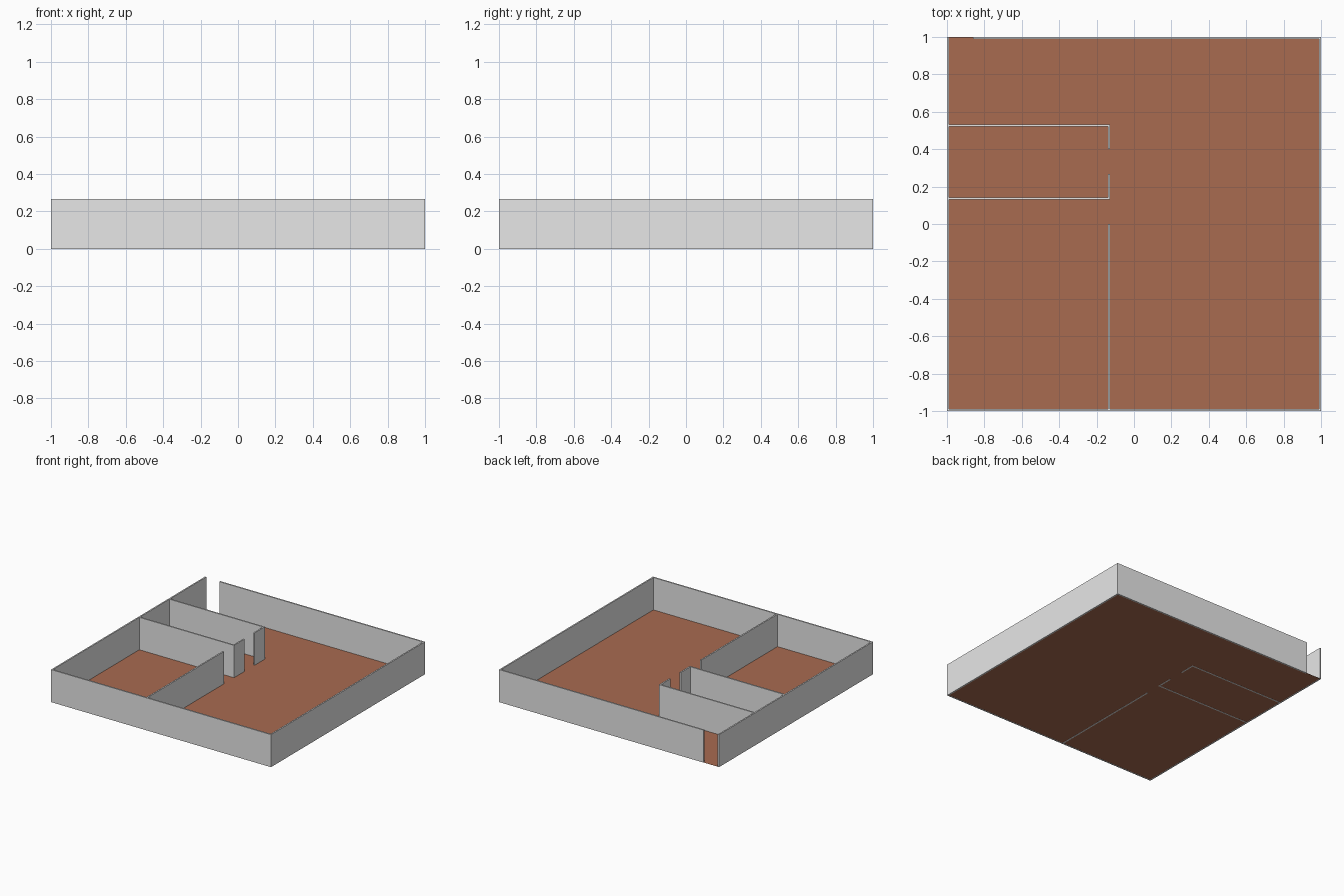
import bpy
import bmesh

if "Cube" in bpy.data.objects:
    bpy.data.objects.remove(bpy.data.objects["Cube"])

H = 0.267      # wall height
T = 0.0115     # wall thickness


def material(name, rgb):
    m = bpy.data.materials.new(name)
    m.diffuse_color = (*rgb, 1.0)
    m.use_nodes = True
    m.node_tree.nodes["Principled BSDF"].inputs["Base Color"].default_value = m.diffuse_color
    return m


wall_grey = material("wall_grey", (0.8, 0.8, 0.8))
floor_brown = material("floor_brown", (0.395, 0.147, 0.081))


def finish(name, bm, mat):
    me = bpy.data.meshes.new(name)
    bm.to_mesh(me)
    bm.free()
    me.materials.append(mat)
    ob = bpy.data.objects.new(name, me)
    bpy.context.collection.objects.link(ob)


def wall(name, x0, x1, y0, y1):
    """Upright box wall standing on z = 0."""
    bm = bmesh.new()
    bmesh.ops.create_cube(bm, size=1.0)
    for v in bm.verts:
        v.co.x = x1 if v.co.x > 0 else x0
        v.co.y = y1 if v.co.y > 0 else y0
        v.co.z = H if v.co.z > 0 else 0.0
    finish(name, bm, wall_grey)


# Floor sheet, a hair above the wall bases
bm = bmesh.new()
bmesh.ops.create_grid(bm, x_segments=1, y_segments=1, size=1.0)
for v in bm.verts:
    v.co.z = 0.001
finish("floor", bm, floor_brown)

# Outer walls, with an open doorway in the back left corner
wall("left_wall", -1, -1 + T, -1, 1)
wall("right_wall", 1 - T, 1, -1, 1)
wall("front_wall", -1 + T, 1 - T, -1, -1 + T)
wall("back_wall", -0.86, 1 - T, 1 - T, 1)

# Partition line, broken by two doorways
px0, px1 = -0.1395, -0.1395 + T
wall("long_partition", px0, px1, -1 + T, 0.0)
wall("partition_stub_front", px0, px1, 0.131, 0.267)
wall("partition_stub_back", px0, px1, 0.40, 0.533)

# Cross walls of the small room
wall("small_room_front_wall", -1 + T, px0, 0.131, 0.131 + T)
wall("small_room_back_wall", -1 + T, px0, 0.533 - T, 0.533)
